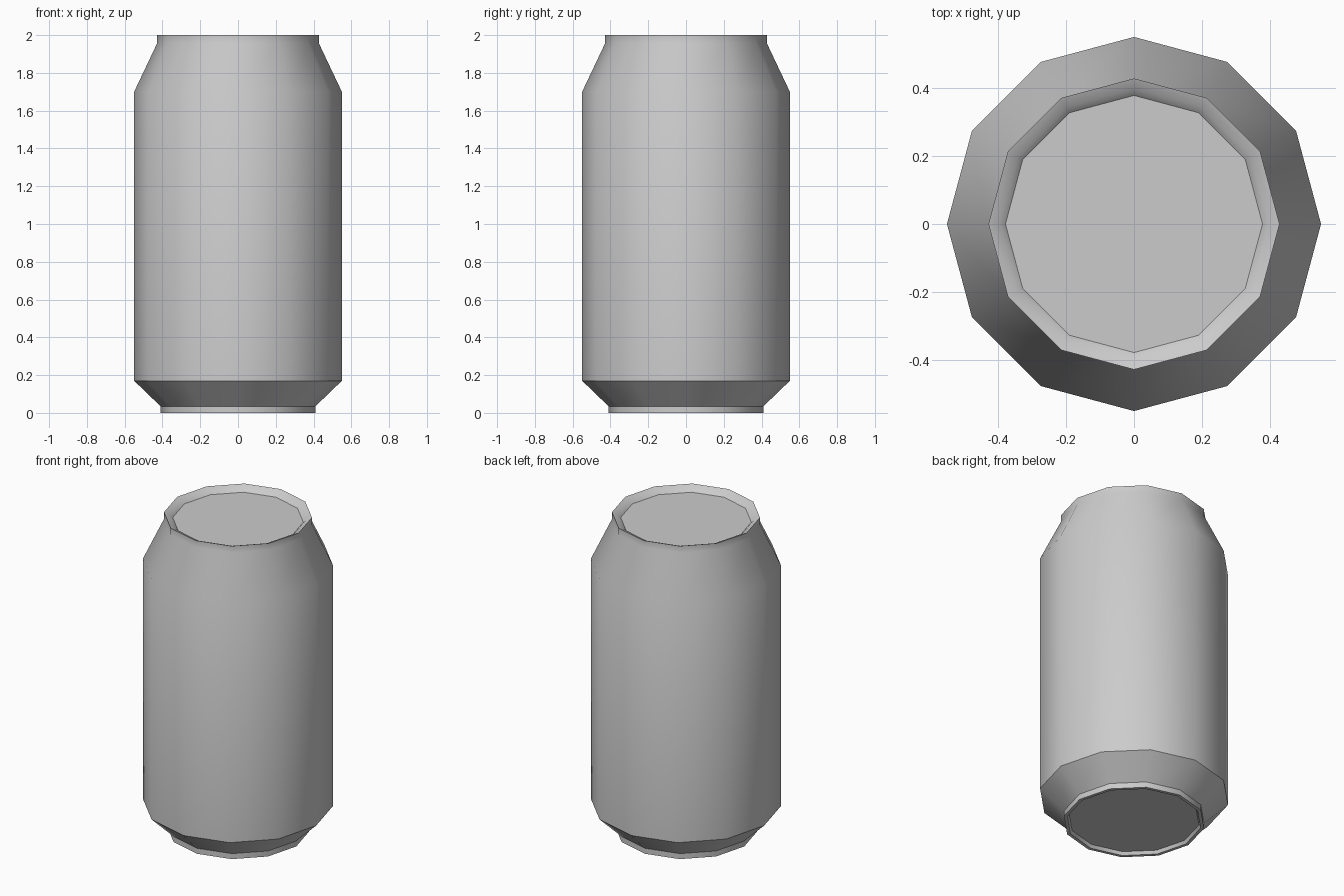
import bpy, bmesh
from math import cos, sin, radians, tau

if "Cube" in bpy.data.objects:
    bpy.data.objects.remove(bpy.data.objects["Cube"])

SIDES = 12


def lathe(name, profile):
    """Spin a (radius, z) profile round z; close the ends given with radius 0."""
    bm = bmesh.new()
    rings = []
    for r, z in profile:
        rings.append([bm.verts.new((r * cos(tau * i / SIDES), r * sin(tau * i / SIDES), z))
                      for i in range(SIDES)])
    for low, high in zip(rings, rings[1:]):
        for i in range(SIDES):
            j = (i + 1) % SIDES
            bm.faces.new((low[i], low[j], high[j], high[i]))
    # end panels
    bm.faces.new(rings[0][::-1])
    bm.faces.new(rings[-1])
    bmesh.ops.recalc_face_normals(bm, faces=bm.faces)
    mesh = bpy.data.meshes.new(name)
    bm.to_mesh(mesh)
    bm.free()
    ob = bpy.data.objects.new(name, mesh)
    bpy.context.collection.objects.link(ob)
    bpy.ops.object.select_all(action='DESELECT')
    ob.select_set(True)
    bpy.context.view_layer.objects.active = ob
    bpy.ops.object.shade_smooth_by_angle(angle=radians(35))
    return ob


# can: recessed base, foot, flare, straight wall, shoulder, rim, recessed lid
lathe("drink_can", [
    (0.38, 0.02), (0.39, 0.0), (0.41, 0.0), (0.41, 0.035),
    (0.55, 0.17), (0.55, 1.70),
    (0.428, 1.957), (0.428, 2.0),
    (0.397, 1.987), (0.378, 1.968),
])
